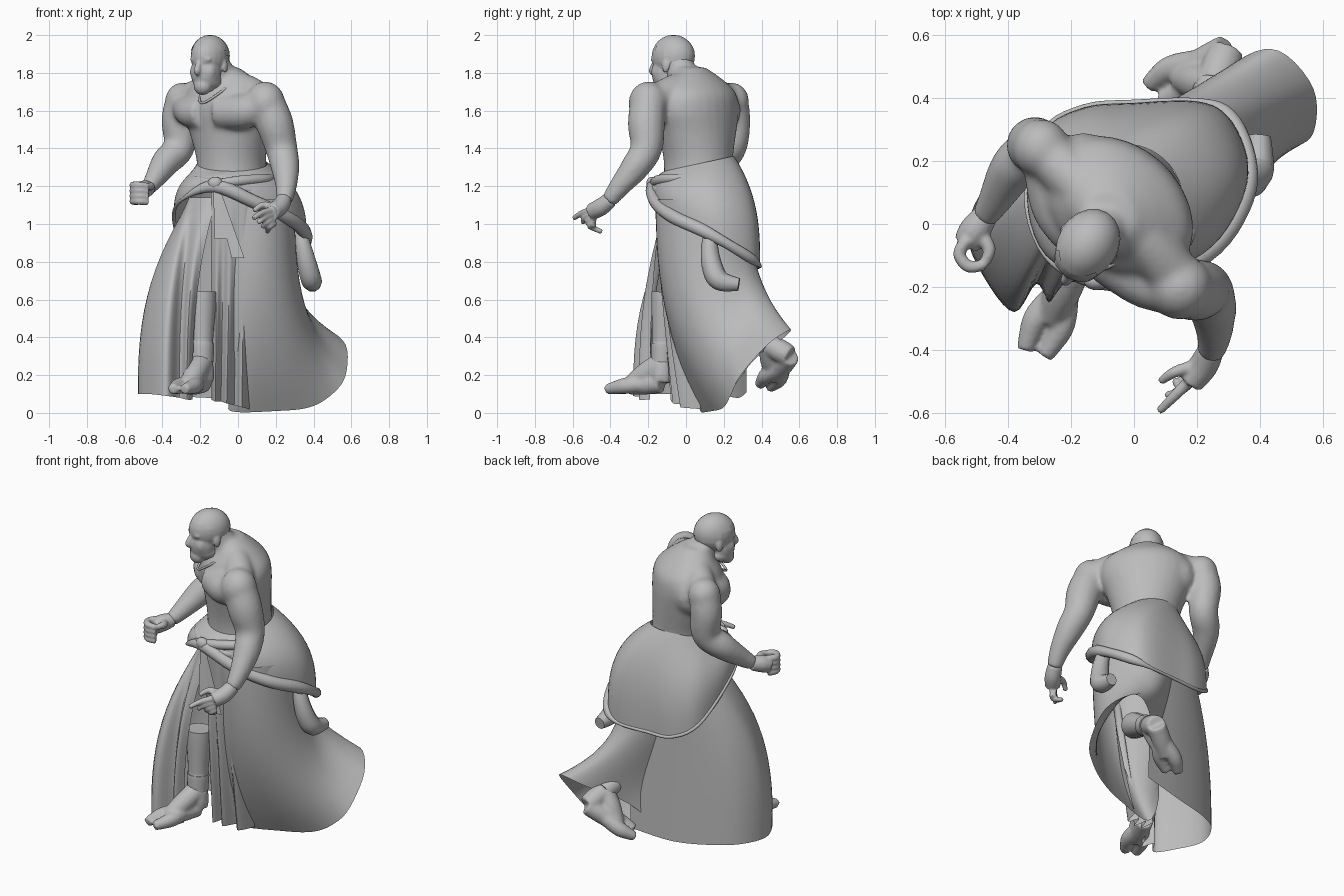
import bpy, bmesh, math
from mathutils import Vector, Matrix

cube = bpy.data.objects.get("Cube")
if cube:
    bpy.data.objects.remove(cube, do_unlink=True)

grey = bpy.data.materials.new("plain grey")
grey.use_nodes = True
grey.diffuse_color = (0.5, 0.5, 0.5, 1)
grey.node_tree.nodes["Principled BSDF"].inputs["Base Color"].default_value = grey.diffuse_color


def spline(points, steps, closed=False):
    """Catmull-Rom interpolation through points of any dimension."""
    pts = [Vector(p) for p in points]
    count = len(pts)
    result = []
    for i in range(count if closed else count - 1):
        if closed:
            a, b, c, d = (pts[(i + k) % count] for k in (-1, 0, 1, 2))
        else:
            a, b, c, d = (pts[min(max(i + k, 0), count - 1)] for k in (-1, 0, 1, 2))
        for s in range(steps):
            t = s / steps
            result.append(b + (c - a) * (t / 2) + (a * 2 - b * 5 + c * 4 - d) * (t * t / 2)
                          + (b * 3 - a - c * 3 + d) * (t ** 3 / 2))
    if not closed:
        result.append(pts[-1])
    return result


def bridge(bm, rings, around=True, along=False):
    """Skin a list of vertex rings with quads."""
    for i in range(len(rings) if along else len(rings) - 1):
        low, high = rings[i], rings[(i + 1) % len(rings)]
        for j in range(len(low) if around else len(low) - 1):
            k = (j + 1) % len(low)
            bm.faces.new((low[j], low[k], high[k], high[j]))


def tube(bm, points, sides=14, steps=5, closed=False):
    """Round limb along (x, y, z, radius) points, with a twist-free frame."""
    path = spline(points, steps, closed)
    rings = []
    turn = old = None
    for i, p in enumerate(path):
        if closed:
            before, after = path[i - 1], path[(i + 1) % len(path)]
        else:
            before, after = path[max(i - 1, 0)], path[min(i + 1, len(path) - 1)]
        way = (after.xyz - before.xyz).normalized()
        turn = old.rotation_difference(way) @ turn if old else way.to_track_quat('Z', 'Y')
        old = way
        ring = []
        for s in range(sides):
            a = math.tau * s / sides
            ring.append(bm.verts.new(p.xyz + turn @ Vector((math.cos(a), math.sin(a), 0)) * p.w))
        rings.append(ring)
    bridge(bm, rings, along=closed)
    if not closed:
        bm.faces.new(rings[0][::-1])
        bm.faces.new(rings[-1])


def ball(bm, place, size, yaw=0.0):
    matrix = Matrix.Translation(place) @ Matrix.Rotation(yaw, 4, 'Z') @ Matrix.Diagonal((*size, 1))
    bmesh.ops.create_uvsphere(bm, u_segments=20, v_segments=12, radius=1, matrix=matrix)


def finish(name, bm, voxel=0, smooth=3):
    """Make the object; a voxel size fuses overlapping volumes."""
    bmesh.ops.recalc_face_normals(bm, faces=bm.faces)
    mesh = bpy.data.meshes.new(name)
    bm.to_mesh(mesh)
    bm.free()
    mesh.materials.append(grey)
    ob = bpy.data.objects.new(name, mesh)
    bpy.context.collection.objects.link(ob)
    bpy.ops.object.select_all(action='DESELECT')
    ob.select_set(True)
    bpy.context.view_layer.objects.active = ob
    if voxel:
        fuse = ob.modifiers.new("fuse", 'REMESH')
        fuse.mode, fuse.voxel_size = 'VOXEL', voxel
        soften = ob.modifiers.new("soften", 'SMOOTH')
        soften.iterations = smooth
        for modifier in ("fuse", "soften"):
            bpy.ops.object.modifier_apply(modifier=modifier)
    bpy.ops.object.shade_smooth_by_angle(angle=math.radians(50))


def cloth(name, hem, centre, radii, start, end, flare, closed=False, tilt=0.0, rows=14):
    """Sheet from an elliptical waistline down to a free hem."""
    edge = spline(hem, 5, closed)
    span = len(edge) if closed else len(edge) - 1
    bm = bmesh.new()
    rings = []
    for r in range(rows + 1):
        t = r / rows
        out = 1 - (1 - t) ** flare if flare > 0 else t ** -flare
        ring = []
        for i, p in enumerate(edge):
            a = math.radians(start + (end - start) * i / span)
            top = Vector(centre) + Vector((radii[0] * math.cos(a), radii[1] * math.sin(a), tilt * math.sin(a)))
            flat = top.lerp(p, out)
            ring.append(bm.verts.new((flat.x, flat.y, top.z + (p.z - top.z) * t)))
        rings.append(ring)
    bridge(bm, rings, around=closed)
    finish(name, bm)


# Torso: yawed rings of (x, y, z, half width, half depth)
side, ahead = Vector((0.75, -0.66, 0)), Vector((-0.66, -0.75, 0))
chest_yaw = math.atan2(side.y, side.x)
bm = bmesh.new()
rings = []
outline = [(-.03, .07, 1.2, .19, .19), (-.035, .065, 1.33, .185, .182), (-.045, .06, 1.48, .225, .19),
           (-.05, .05, 1.6, .265, .2), (-.05, .05, 1.69, .25, .185), (-.06, .045, 1.76, .18, .135),
           (-.08, .02, 1.83, .085, .08)]
for p in spline(outline, 4):
    middle = Vector(p[:3])
    angles = [math.tau * s / 28 for s in range(28)]
    rings.append([bm.verts.new(middle + side * (p[3] * math.cos(a)) + ahead * (p[4] * math.sin(a)))
                  for a in angles])
bridge(bm, rings)
bm.faces.new(rings[0])
bm.faces.new(rings[-1])
# Chest muscles, shoulder blade and neck
tube(bm, [(.11, -.21, 1.62, .08), (.03, -.17, 1.595, .095), (-.1, -.09, 1.59, .09)])
tube(bm, [(-.28, .2, 1.62, .075), (-.25, .06, 1.59, .08), (-.18, -.02, 1.59, .09)])
ball(bm, (-.16, .19, 1.6), (.11, .1, .12))
tube(bm, [(-.06, .03, 1.72, .09), (-.1, -.02, 1.8, .082), (-.13, -.05, 1.88, .072)])
# Shoulders and arms
tube(bm, [(-.06, .03, 1.77, .06), (.05, -.07, 1.71, .08), (.15, -.19, 1.64, .085)])
tube(bm, [(-.1, .06, 1.76, .06), (-.19, .14, 1.7, .08), (-.29, .24, 1.65, .08)])
ball(bm, (.145, -.2, 1.64), (.105, .105, .115))
ball(bm, (-.295, .24, 1.65), (.092, .095, .1))
tube(bm, [(.155, -.2, 1.64, .095), (.195, -.21, 1.53, .1), (.23, -.21, 1.4, .086),
          (.25, -.27, 1.3, .077), (.255, -.35, 1.2, .058), (.245, -.41, 1.12, .044)])
tube(bm, [(-.295, .24, 1.66, .088), (-.315, .25, 1.55, .092), (-.31, .24, 1.41, .084),
          (-.38, .18, 1.33, .078), (-.44, .08, 1.24, .056), (-.475, .02, 1.19, .042)])
finish("torso_and_arms", bm, .012, 14)

# Head
bm = bmesh.new()
face = Vector((-.52, -.85, 0))
across = Vector((.85, -.52, 0))
head_yaw = math.atan2(across.y, across.x)
skull = Vector((-.15, -.07, 1.885))


def on_head(out, up, sideways=0.0):
    return skull + face * out + across * sideways + Vector((0, 0, up))


ball(bm, skull, (.094, .12, .112), head_yaw)
ball(bm, on_head(.038, -.085), (.08, .08, .105), head_yaw)
ball(bm, on_head(.072, -.155), (.05, .044, .048), head_yaw)
ball(bm, on_head(.095, -.014), (.066, .02, .016), head_yaw)
tube(bm, [(*on_head(.1, -.015), .013), (*on_head(.13, -.075), .018), (*on_head(.1, -.09), .013)])
for s in (-1, 1):
    ball(bm, on_head(.06, -.08, s * .045), (.032, .042, .05), head_yaw)
    ball(bm, on_head(.025, -.13, s * .045), (.03, .055, .035), head_yaw)
    ball(bm, on_head(-.01, -.05, s * .09), (.012, .022, .036), head_yaw)
finish("head", bm, .007, 6)

# Swept-back hair shell, open around the face
bm = bmesh.new()
ball(bm, on_head(-.004, .005), (.098, .121, .111), head_yaw)
off = [f for f in bm.faces
       if (f.calc_center_median() - skull).z < .02 + (f.calc_center_median() - skull).dot(face) * .55]
bmesh.ops.delete(bm, geom=off, context='FACES')
finish("hair", bm)

# Neck cord
bm = bmesh.new()
tube(bm, [(-.02, .05, 1.81, .007), (.01, -.05, 1.785, .007), (-.09, -.14, 1.7, .007),
          (-.19, -.125, 1.64, .007), (-.2, -.02, 1.7, .007), (-.13, .07, 1.78, .007)], 8, closed=True)
finish("neck_cord", bm)

# Open hand with a pointing finger
bm = bmesh.new()
tube(bm, [(.245, -.4, 1.13, .042), (.22, -.45, 1.09, .047), (.18, -.5, 1.065, .044)])
for i in range(4):
    low = 1.075 - i * .024
    reach = .025 * i
    tube(bm, [(.19, -.485, low, .02), (.13 + reach / 2, -.545 + reach / 2, low - .015, .017),
              (.08 + reach, -.595 + reach * 2, low - .045, .013)])
tube(bm, [(.2, -.45, 1.09, .022), (.13, -.47, 1.1, .018), (.085, -.5, 1.07, .013)])
finish("pointing_hand", bm, .007, 2)

# Half-closed fist
bm = bmesh.new()
tube(bm, [(-.47, .03, 1.19, .04), (-.505, -.02, 1.18, .05), (-.53, -.06, 1.165, .045)])
for i in range(4):
    up = 1.205 - i * .028
    tube(bm, [(-.53, -.05, up, .022), (-.555, -.095, up, .02), (-.525, -.135, up, .02),
              (-.475, -.13, up - .005, .017)])
tube(bm, [(-.49, -.03, 1.19, .026), (-.46, -.08, 1.2, .021), (-.475, -.125, 1.2, .016)])
finish("closed_hand", bm, .007, 2)


def leg(name, knee, ankle, heel, sole, toe, spread):
    """Lower leg with a cuffed, split-toed foot."""
    knee, ankle, heel, sole, toe, spread = map(Vector, (knee, ankle, heel, sole, toe, spread))
    bm = bmesh.new()
    tube(bm, [(*ankle, .058), (*ankle.lerp(heel, .6), .062), (*heel, .056)])
    tube(bm, [(*heel, .054), (*heel.lerp(sole, .5), .056), (*sole, .05)])
    tube(bm, [(*ankle, .058), (*ankle.lerp(sole, .5), .06), (*sole, .045)])
    for s in (-1, 1):
        tube(bm, [(*heel.lerp(sole, .4), .044), (*(sole + spread * s), .044),
                  (*(sole.lerp(toe, .6) + spread * s), .035), (*(toe + spread * s * .8), .027)])
    finish(name + "_foot", bm, .009, 6)
    bm = bmesh.new()
    tube(bm, [(*ankle, .06), (*ankle.lerp(knee, .25), .064), (*ankle.lerp(knee, .3), .058),
              (*ankle.lerp(knee, .8), .072), (*knee, .075)])
    finish(name + "_shin", bm)


leg("front", (-.19, -.11, .64), (-.19, -.125, .27), (-.185, -.13, .16), (-.265, -.3, .145),
    (-.315, -.41, .125), (.037, -.012, 0))
leg("rear", (.17, .2, .5), (.255, .44, .36), (.295, .55, .3), (.15, .465, .195),
    (.065, .415, .14), (.025, -.03, .01))

# Wide trouser legs: trailing leg, forward leg and the pleats between
cloth("trailing_trouser_leg",
      [(-.04, .08, .01), (.2, .14, .01), (.38, .2, .03), (.5, .24, .1), (.57, .29, .2),
       (.57, .43, .36), (.46, .55, .44), (.33, .52, .4), (.15, .36, .28), (0, .22, .1)],
      (.08, .09, 1.13), (.22, .25), -112, 248, -2.5, closed=True)
cloth("forward_trouser_leg",
      [(-.24, -.19, .07), (-.27, -.25, .07), (-.31, -.19, .08), (-.38, -.28, .09), (-.47, -.18, .1),
       (-.53, -.03, .1), (-.47, .12, .1), (-.33, .21, .09), (-.1, .28, .08), (.16, .32, .11)],
      (0, .08, 1.14), (.26, .22), -115, -285, 2.6)
cloth("front_pleats",
      [(-.14, 0, .07), (-.12, -.08, .06), (-.09, 0, .06), (-.06, -.07, .05), (-.02, .02, .04),
       (.02, -.03, .03), (.06, .08, .02)],
      (0, .08, 1.18), (.27, .25), -122, -75, -1.3)

# Jacket tied round the hips, with its rolled border
rim = [(-.12, -.17, 1.2), (.08, -.16, 1.12), (.25, -.07, 1.04), (.345, .08, .97), (.36, .21, .9),
       (.3, .34, .82), (.2, .39, .78), (0, .385, .775), (-.16, .37, .78), (-.29, .29, .86),
       (-.34, .08, 1.05), (-.28, -.1, 1.14)]
cloth("tied_jacket", rim, (-.03, .07, 1.32), (.186, .184), -100, 260, 2.8, closed=True, tilt=.04)
bm = bmesh.new()
tube(bm, [(*p, .036 if i < 4 else .028 if i < 6 else .01) for i, p in enumerate(rim)], 10, closed=True)
finish("jacket_border", bm)

# Waist folds and the front knot
bm = bmesh.new()
for drop in (0, .05):
    tube(bm, [(-.13, -.17, 1.21, .025), (.02, -.15, 1.23 - drop, .028), (.15, -.07, 1.24 - drop, .025),
              (.2, .05, 1.25 - drop, .012)], 10)
    tube(bm, [(-.12, -.17, 1.21, .025), (-.22, -.08, 1.23 - drop, .026), (-.26, .04, 1.23 - drop, .012)], 10)
ball(bm, (-.12, -.18, 1.215), (.04, .03, .035))
finish("waist_knot", bm)

# Hanging ties
for name, drift, length in (("long_tie", .12, .4), ("short_tie", .03, .3)):
    bm = bmesh.new()
    rings = []
    for r in range(7):
        t = r / 6
        rings.append([bm.verts.new((-.12 + drift * t + w * (.012 + .022 * t), -.18 - .03 * t, 1.22 - length * t))
                      for w in (-1, 0, 1)])
    bridge(bm, rings, around=False)
    finish(name, bm)

# Empty sleeve hanging at the hip
bm = bmesh.new()
tube(bm, [(.32, .14, 1, .03), (.345, .125, .88, .045), (.37, .14, .77, .055), (.39, .18, .7, .055),
          (.4, .28, .68, .035)], 10)
finish("hanging_sleeve", bm)
